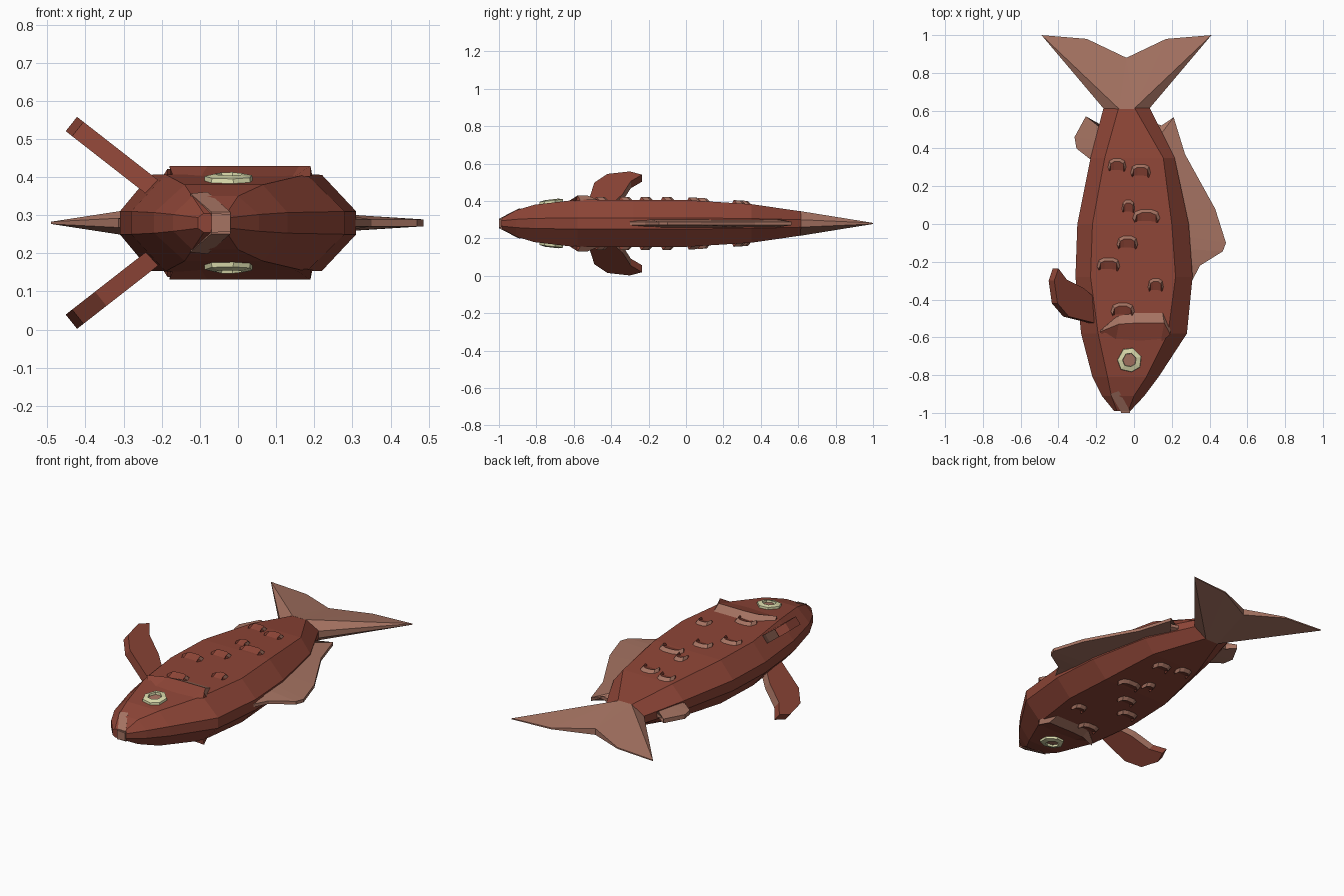
import bpy, bmesh
from mathutils import Vector

if "Cube" in bpy.data.objects:
    bpy.data.objects.remove(bpy.data.objects["Cube"])

ZC = 0.28  # height of the symmetry plane


def material(name, col):
    m = bpy.data.materials.new(name)
    m.diffuse_color = (*col, 1)
    m.use_nodes = True
    m.node_tree.nodes["Principled BSDF"].inputs["Base Color"].default_value = m.diffuse_color
    return m


RED = material("rust red", (0.27, 0.06, 0.038))
PALE = material("pale brown", (0.38, 0.172, 0.122))
EYE = material("pale yellow green", (0.72, 0.72, 0.42))


def build(name, verts, faces, mats, rule=None):
    """Mesh object; verts are relative to the symmetry plane."""
    bm = bmesh.new()
    vs = [bm.verts.new((x, y, z + ZC)) for x, y, z in verts]
    for f in faces:
        bm.faces.new([vs[i] for i in f])
    bmesh.ops.recalc_face_normals(bm, faces=bm.faces)
    bm.normal_update()
    if rule:
        for f in bm.faces:
            f.material_index = rule(f)
    me = bpy.data.meshes.new(name)
    bm.to_mesh(me)
    bm.free()
    for m in mats:
        me.materials.append(m)
    ob = bpy.data.objects.new(name, me)
    bpy.context.collection.objects.link(ob)
    return ob


def loft(name, rings, mats, rule=None):
    """Join equal closed rings and cap both ends."""
    n = len(rings[0])
    faces = [list(range(n)), list(range((len(rings) - 1) * n, len(rings) * n))]
    for r in range(len(rings) - 1):
        for i in range(n):
            j = (i + 1) % n
            faces.append([r * n + i, r * n + j, (r + 1) * n + j, (r + 1) * n + i])
    return build(name, [p for r in rings for p in r], faces, mats, rule)


# Body: octagonal sections (y, belly, flat left, flat right, back, half height, edge)
sections = [
    (-0.99, -0.105, -0.09, -0.03, -0.02, 0.025, 0.014),
    (-0.91, -0.17, -0.12, 0.0, 0.055, 0.07, 0.022),
    (-0.81, -0.22, -0.14, 0.065, 0.13, 0.10, 0.027),
    (-0.58, -0.28, -0.19, 0.18, 0.28, 0.127, 0.03),
    (-0.28, -0.31, -0.23, 0.22, 0.31, 0.126, 0.03),
    (0.0, -0.30, -0.22, 0.20, 0.29, 0.125, 0.03),
    (0.35, -0.23, -0.155, 0.155, 0.215, 0.103, 0.026),
    (0.62, -0.16, -0.08, 0.0, 0.08, 0.064, 0.02)]
loft("body", [[(a, y, -e), (a, y, e), (l, y, h), (r, y, h),
               (b, y, e), (b, y, -e), (r, y, -h), (l, y, -h)]
              for y, a, l, r, b, h, e in sections], [RED])


def top(y):
    """Half height of the body's flat side at y."""
    for s, t in zip(sections, sections[1:]):
        if s[0] <= y <= t[0]:
            return s[5] + (t[5] - s[5]) * (y - s[0]) / (t[0] - s[0])
    return 0.06


# Tail fin: thick at the root, thin at the trailing edge
root = [(-0.16, 0.61, 0.02), (-0.08, 0.61, 0.066), (0.0, 0.61, 0.066), (0.08, 0.61, 0.02)]
edge = [(0.41, 1.0, 0.003), (0.17, 0.98, 0.004), (-0.04, 0.88, 0.018),
        (-0.25, 0.98, 0.004), (-0.49, 1.0, 0.003)]
outline = root + edge
tail_v = outline + [(x, y, -z) for x, y, z in outline]
half = [(0, 1, 8), (1, 7, 8), (1, 6, 7), (1, 2, 6), (2, 5, 6), (2, 4, 5), (2, 3, 4)]
tail_f = half + [tuple(i + 9 for i in f) for f in half]
tail_f += [(i, (i + 1) % 9, (i + 1) % 9 + 9, i + 9) for i in range(9)]
build("tail_fin", tail_v, tail_f, [PALE])


# Back and belly fins: paired root and rim points, thinner at the rim
def blade(name, pairs, t_root, t_rim):
    rings = [[(*a, t_root), (*b, t_rim), (*b, -t_rim), (*a, -t_root)] for a, b in pairs]
    loft(name, rings, [PALE])


blade("back_fin", [((0.26, -0.3), (0.305, -0.305)), ((0.26, -0.2), (0.35, -0.22)),
                   ((0.25, -0.13), (0.47, -0.145)), ((0.25, -0.06), (0.487, -0.1)),
                   ((0.23, 0.08), (0.43, 0.08)), ((0.17, 0.36), (0.27, 0.37)),
                   ((0.13, 0.46), (0.21, 0.565)), ((0.10, 0.49), (0.185, 0.51)),
                   ((0.08, 0.53), (0.12, 0.53))], 0.024, 0.009)
blade("belly_fin", [((-0.19, 0.34), (-0.235, 0.345)), ((-0.18, 0.40), (-0.305, 0.40)),
                    ((-0.16, 0.44), (-0.315, 0.46)), ((-0.14, 0.48), (-0.255, 0.57)),
                    ((-0.13, 0.50), (-0.215, 0.52)), ((-0.12, 0.53), (-0.17, 0.53))],
      0.022, 0.012)


# Raised flap: low at the front, raised rear lip with a pale back slope
def flap(name, front, lip, foot, rise, s):
    n = len(lip)
    rings = [[(x, y, s * (top(y) + d)) for (x, y), d in
              [(front[i], -0.004), (lip[i], rise), (foot[i], -0.004)]] for i in range(n)]
    loft(name, rings, [RED, PALE], rear_rule(s))


def rear_rule(s):
    return lambda f: 1 if f.normal.y > 0.12 and f.normal.z * s > 0 else 0


scales = [(-0.09, 0.35, 0.10), (0.035, 0.32, 0.11), (-0.03, 0.13, 0.07), (0.065, 0.08, 0.15),
          (-0.035, -0.06, 0.115), (-0.135, -0.175, 0.125), (0.115, -0.285, 0.085),
          (-0.06, -0.415, 0.13)]

for s, side in ((1, "upper"), (-1, "lower")):
    # Gill cover
    flap(side + "_gill_cover",
         [(-0.17, -0.585), (-0.10, -0.63), (0.02, -0.64), (0.14, -0.63), (0.19, -0.585)],
         [(-0.18, -0.57), (-0.08, -0.53), (0.0, -0.525), (0.16, -0.525), (0.19, -0.58)],
         [(-0.175, -0.56), (-0.08, -0.48), (0.0, -0.46), (0.15, -0.46), (0.195, -0.565)],
         0.022, s)

    # Body scales: arched bumps
    for k, (x, y, w) in enumerate(scales):
        arc = [(-0.5, -0.045), (-0.42, -0.012), (-0.2, 0), (0.2, 0), (0.42, -0.012), (0.5, -0.045)]
        flap(f"{side}_scale_{k + 1}",
             [(x + u * w * 0.8, y - 0.075) for u, v in arc],
             [(x + u * w * 0.8, y + v - 0.02) for u, v in arc],
             [(x + u * w, y + v) for u, v in arc], 0.016, s)

    # Eye: hexagonal ring around a darker centre, tilted with the head
    def eye_pt(i, r, d):
        v = Vector((r, 0)) if i == 0 else None
        hexa = [(1, 0.3), (0.3, 1), (-0.5, 0.9), (-1, 0), (-0.7, -0.8), (0.2, -1), (0.9, -0.6)]
        px, py = -0.025 + hexa[i][0] * r, -0.72 + hexa[i][1] * r
        return (px, py, s * (top(py) + d))
    loops = [(0.065, -0.01), (0.062, 0.012), (0.036, 0.018), (0.034, 0.006)]
    loft(side + "_eye", [[eye_pt(i, r, d) for i in range(7)] for r, d in loops],
         [EYE, PALE],
         lambda f: 1 if len(f.verts) == 7 else 0)

    # Mouth: pale patch running back from the nose tip
    strip = [(-0.125, -0.90), (-0.08, -0.885), (-0.02, -0.992), (-0.07, -0.992)]
    loft(side + "_mouth", [[(x, y, s * (top(max(y, -0.99)) + d)) for x, y in strip]
                           for d in (-0.006, 0.004)], [PALE])

    # Side fin: slanted slab with a pale rear face at its root
    shape = [(-0.20, -0.53), (-0.36, -0.49), (-0.42, -0.42), (-0.437, -0.30),
             (-0.415, -0.235), (-0.37, -0.295), (-0.28, -0.34), (-0.20, -0.41)]
    loft(side + "_side_fin",
         [[(x + 0.62 * t, y, s * (0.09 + (-0.22 - x) * 0.78 + 0.78 * t)) for x, y in shape]
          for t in (-0.024, 0.024)], [RED, PALE],
         lambda f: 1 if f.normal.y > 0.4 and f.calc_center_median().x > -0.38 else 0)

# Nose tip plate of the mouth
loft("mouth_tip", [[(-0.07, y, -0.026), (-0.02, y, -0.022), (-0.02, y, 0.022), (-0.07, y, 0.026)]
                   for y in (-0.985, -1.0)], [PALE])
